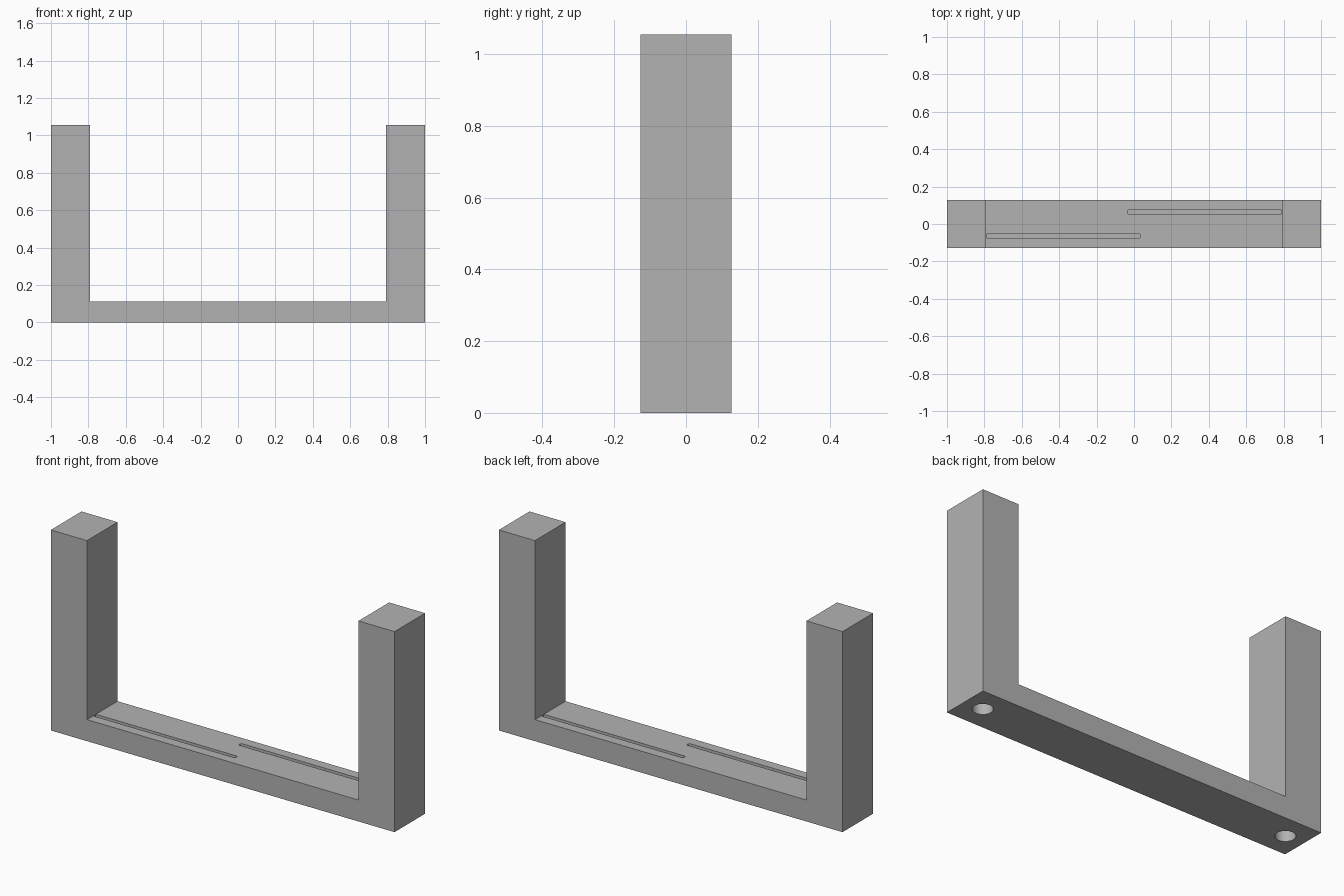
import bpy, bmesh, math

cube = bpy.data.objects.get("Cube")
if cube:
    bpy.data.objects.remove(cube, do_unlink=True)

HALF_LENGTH, HALF_WIDTH, HEIGHT = 1.0, 0.127, 1.055
INNER, DECK = 0.79, 0.113
SLOT_RADIUS, SLOT_DEPTH, SLOT_Y = 0.011, 0.04, 0.064
HOLE_RADIUS, HOLE_DEPTH = 0.048, 0.25

grey = bpy.data.materials.new("plain_grey")
grey.use_nodes = True
colour = (0.45, 0.45, 0.45, 1)
grey.diffuse_color = colour
grey.node_tree.nodes["Principled BSDF"].inputs["Base Color"].default_value = colour


def prism(name, points, direction):
    """Extrude a closed outline of 3D points into a solid."""
    bm = bmesh.new()
    face = bm.faces.new([bm.verts.new(p) for p in points])
    grown = bmesh.ops.extrude_face_region(bm, geom=[face])["geom"]
    verts = [v for v in grown if isinstance(v, bmesh.types.BMVert)]
    bmesh.ops.translate(bm, verts=verts, vec=direction)
    bmesh.ops.recalc_face_normals(bm, faces=bm.faces)
    mesh = bpy.data.meshes.new(name)
    bm.to_mesh(mesh)
    bm.free()
    mesh.materials.append(grey)
    obj = bpy.data.objects.new(name, mesh)
    bpy.context.collection.objects.link(obj)
    return obj


def arc(cx, cy, radius, start, end, steps, z):
    """Points along an arc in a horizontal plane."""
    angles = [start + (end - start) * i / steps for i in range(steps + 1)]
    return [(cx + radius * math.cos(a), cy + radius * math.sin(a), z) for a in angles]


# U-shaped bracket: base bar with two posts
right_half = [(HALF_LENGTH, 0), (HALF_LENGTH, HEIGHT), (INNER, HEIGHT), (INNER, DECK)]
outline = right_half + [(-x, z) for x, z in reversed(right_half)]
bracket = prism("bracket", [(x, -HALF_WIDTH, z) for x, z in outline], (0, 2 * HALF_WIDTH, 0))

cutters = []
for side in (-1, 1):
    # Groove in the deck, from the post to a round end just past the middle
    z = DECK - SLOT_DEPTH
    start = math.pi / 2 if side > 0 else -math.pi / 2
    tip = arc(-side * 0.025, side * SLOT_Y, SLOT_RADIUS, start, start + math.pi, 12, z)
    end = side * (INNER - 0.001)
    points = tip + [(end, tip[-1][1], z), (end, tip[0][1], z)]
    cutters.append(prism("groove_cutter", points, (0, 0, SLOT_DEPTH + 0.05)))

    # Blind round hole under each post
    circle = arc(side * 0.895, 0, HOLE_RADIUS, 0, math.tau, 48, -0.05)[:-1]
    cutters.append(prism("hole_cutter", circle, (0, 0, HOLE_DEPTH + 0.05)))

# Cut the grooves and holes
bpy.ops.object.select_all(action='DESELECT')
bpy.context.view_layer.objects.active = bracket
bracket.select_set(True)
for cutter in cutters:
    cutter.hide_render = True
    mod = bracket.modifiers.new("cut", 'BOOLEAN')
    mod.operation = 'DIFFERENCE'
    mod.solver = 'EXACT'
    mod.object = cutter
    bpy.ops.object.modifier_apply(modifier=mod.name)
    bpy.data.objects.remove(cutter, do_unlink=True)

bpy.ops.object.shade_smooth_by_angle(angle=math.radians(30))
